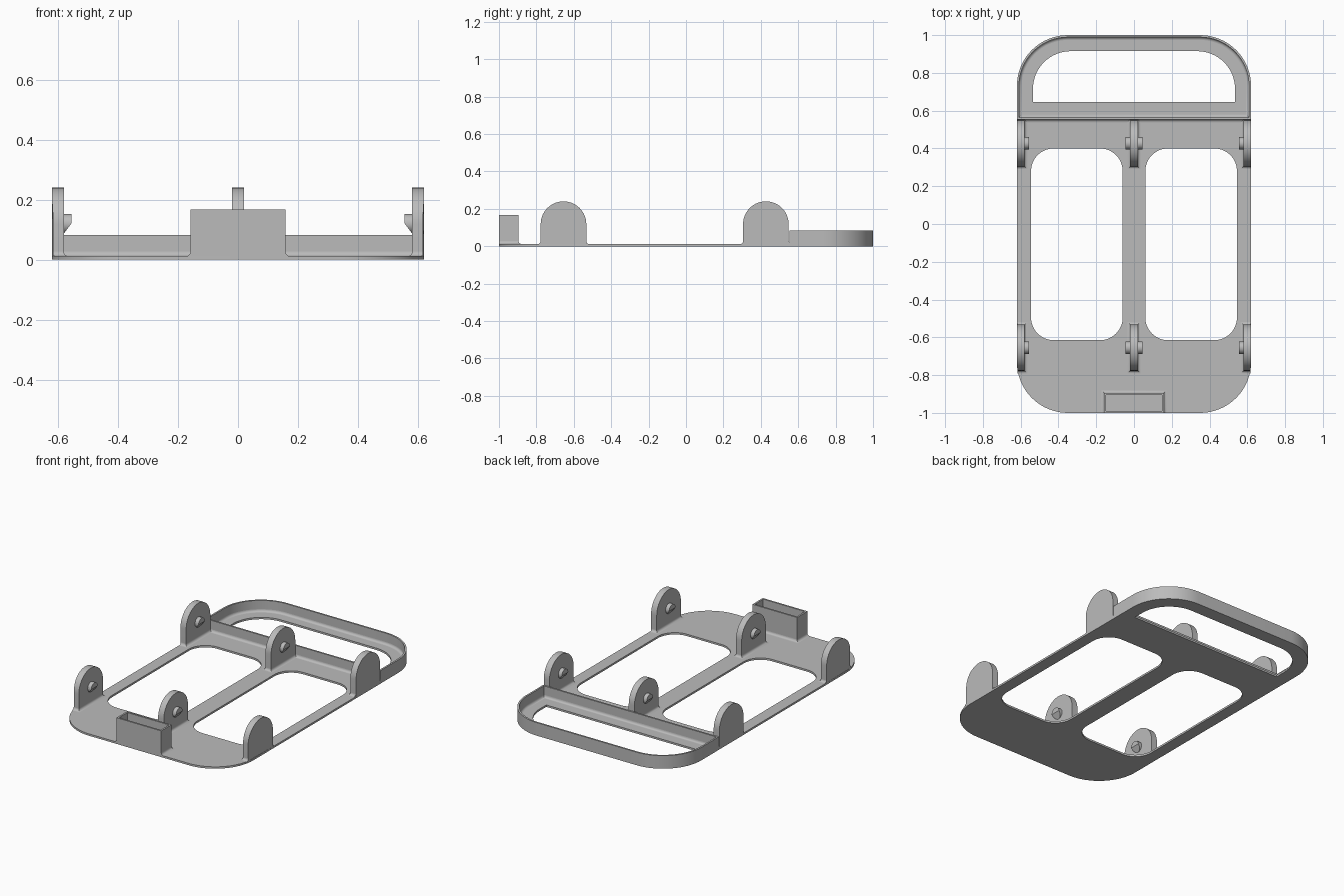
import bpy, bmesh, math
from mathutils import Vector

if "Cube" in bpy.data.objects:
    bpy.data.objects.remove(bpy.data.objects["Cube"])

W, R, T = 0.62, 0.27, 0.012      # half width, corner radius, plate thickness
FIL = 0.015                      # fillet radius at the foot of walls

grey = bpy.data.materials.new("grey plastic")
grey.diffuse_color = (0.5, 0.5, 0.5, 1)
grey.use_nodes = True
grey.node_tree.nodes["Principled BSDF"].inputs["Base Color"].default_value = grey.diffuse_color


def finish(ob, angle=30):
    ob.data.materials.clear()
    ob.data.materials.append(grey)
    bpy.ops.object.select_all(action='DESELECT')
    ob.select_set(True)
    bpy.context.view_layer.objects.active = ob
    bpy.ops.object.shade_smooth_by_angle(angle=math.radians(angle))
    return ob


def from_bmesh(name, bm):
    bmesh.ops.recalc_face_normals(bm, faces=bm.faces)
    me = bpy.data.meshes.new(name)
    bm.to_mesh(me)
    bm.free()
    ob = bpy.data.objects.new(name, me)
    bpy.context.collection.objects.link(ob)
    return finish(ob)


def rrect(x0, x1, y0, y1, r_front=0.0, r_back=0.0, n=16):
    """Rounded rectangle with separate front and back corner radii."""
    pts = []
    for cx, cy, r, a0 in ((x1, y1, r_back, 0), (x0, y1, r_back, 90),
                          (x0, y0, r_front, 180), (x1, y0, r_front, 270)):
        sx, sy = (-1 if cx == x1 else 1), (-1 if cy == y1 else 1)
        for i in range(n + 1 if r > 0 else 1):
            a = math.radians(a0 + 90 * i / n)
            pts.append((cx + sx * r + r * math.cos(a), cy + sy * r + r * math.sin(a)))
    return pts


def sheet(name, loops, z0, z1):
    """Extruded flat shape; every loop after the first is a hole."""
    cu = bpy.data.curves.new(name, 'CURVE')
    cu.dimensions, cu.fill_mode, cu.extrude = '2D', 'BOTH', (z1 - z0) / 2
    for pts in loops:
        s = cu.splines.new('POLY')
        s.points.add(len(pts) - 1)
        for p, (x, y) in zip(s.points, pts):
            p.co = (x, y, 0, 1)
        s.use_cyclic_u = True
    ob = bpy.data.objects.new(name, cu)
    bpy.context.collection.objects.link(ob)
    bpy.ops.object.select_all(action='DESELECT')
    ob.select_set(True)
    bpy.context.view_layer.objects.active = ob
    bpy.ops.object.convert(target='MESH')
    ob = bpy.context.view_layer.objects.active
    me = ob.data
    bm = bmesh.new()
    bm.from_mesh(me)
    bmesh.ops.remove_doubles(bm, verts=bm.verts, dist=1e-5)
    bmesh.ops.translate(bm, verts=bm.verts, vec=(0, 0, (z0 + z1) / 2))
    bmesh.ops.recalc_face_normals(bm, faces=bm.faces)
    bm.to_mesh(me)
    bm.free()
    return finish(ob)


def fillet(name, loop_at, steps=5):
    """Concave foot: loop_at(d) is the outline at distance d from the wall."""
    bm = bmesh.new()
    rows = []
    for i in range(steps + 1):
        a = math.pi / 2 * i / steps
        d, z = FIL * (1 - math.cos(a)), T + FIL * (1 - math.sin(a))
        rows.append([bm.verts.new((x, y, z)) for x, y in loop_at(d)])
    for lo, hi in zip(rows, rows[1:]):
        for k in range(len(lo)):
            m = (k + 1) % len(lo)
            bm.faces.new((lo[k], lo[m], hi[m], hi[k]))
    return from_bmesh(name, bm)


# Base plate with three openings
sheet("base_plate", [
    rrect(-W, W, -1, 1, R, R),
    rrect(0.06, 0.545, -0.615, 0.40, 0.12, 0.12),
    rrect(-0.545, -0.06, -0.615, 0.40, 0.12, 0.12),
    rrect(-0.535, 0.535, 0.645, 0.915, 0, 0.20)], 0, T)

# Raised rim around the rear tray, with inner and front feet
Y0, WALL, RIM_H = 0.553, 0.011, 0.083


def tray(d):
    return rrect(-W + d, W - d, Y0 + d, 1 - d, 0, R - d)


sheet("tray_rim", [tray(0), tray(WALL)], T * 0.5, RIM_H)
fillet("tray_rim_inner_foot", lambda d: tray(WALL + d))
fillet("tray_front_foot", lambda d: rrect(-W, W, Y0 - d, Y0 + 0.005))

# Open-topped box at the front edge
BX, BY0, BY1 = 0.158, -1.0, -0.895
sheet("front_box", [rrect(-BX, BX, BY0, BY1),
                    rrect(-BX + WALL, BX - WALL, BY0 + WALL, BY1 - WALL)], 0, 0.167)
fillet("front_box_foot", lambda d: rrect(-BX - d, BX + d, BY0, BY1 + d))


def edge_x(y):
    """Half width of the plate at a given depth."""
    over = max(0, abs(y) - (1 - R))
    return W - R + math.sqrt(R * R - over * over)


# Arched lugs
LR, LUG_TOP = 0.122, 0.24


def lug(name, x0, x1, yc):
    bm = bmesh.new()
    zc = LUG_TOP - LR
    prof = [(yc + LR, 0.002)]
    prof += [(yc + LR * math.cos(math.pi * i / 28), zc + LR * math.sin(math.pi * i / 28))
             for i in range(29)]
    prof += [(yc - LR, 0.002)]
    sides = []
    for x in (x0, x1):
        sides.append([bm.verts.new((max(-edge_x(y), min(edge_x(y), x)), y, z))
                      for y, z in prof])
    a, b = sides
    bm.faces.new(a)
    bm.faces.new(b[::-1])
    for k in range(len(a)):
        m = (k + 1) % len(a)
        bm.faces.new((a[k], b[k], b[m], a[m]))
    from_bmesh(name, bm)
    # foot stays inside the plate edge
    fillet(name + "_foot", lambda d: rrect(max(x0 - d, -W + 0.003), min(x1 + d, W - 0.003),
                                           yc - LR - d, min(yc + LR + d, Y0 + 0.005)))


# Snap pegs: short cylinders with a sloped underside
def peg(name, x, side, yc, length=0.025, r=0.0325, zc=0.12):
    bm = bmesh.new()
    rows = []
    for dx in (-0.004, length):
        rows.append([bm.verts.new((dx, r * math.cos(t), r * math.sin(t)))
                     for t in (math.tau * i / 32 for i in range(32))])
    a, b = rows
    bm.faces.new(a)
    bm.faces.new(b)
    for k in range(32):
        m = (k + 1) % 32
        bm.faces.new((a[k], a[m], b[m], b[k]))
    cut = bmesh.ops.bisect_plane(bm, geom=bm.verts[:] + bm.edges[:] + bm.faces[:],
                                 plane_co=(length, 0, 0.001),
                                 plane_no=Vector((0.034, 0, -length)).normalized(),
                                 clear_outer=True)
    edges = [e for e in cut['geom_cut'] if isinstance(e, bmesh.types.BMEdge)]
    bmesh.ops.holes_fill(bm, edges=edges)
    for v in bm.verts:
        v.co = (x + side * v.co.x, yc + v.co.y, zc + v.co.z)
    from_bmesh(name, bm)


for row, yc in (("rear", 0.427), ("front", -0.655)):
    lug(row + "_left_lug", -W, -0.58, yc)
    lug(row + "_middle_lug", -0.02, 0.02, yc)
    lug(row + "_right_lug", 0.58, W, yc)
    peg(row + "_left_peg", -0.58, 1, yc)
    peg(row + "_right_peg", 0.58, -1, yc)
    peg(row + "_middle_peg_a", -0.02, -1, yc)
    peg(row + "_middle_peg_b", 0.02, 1, yc)
